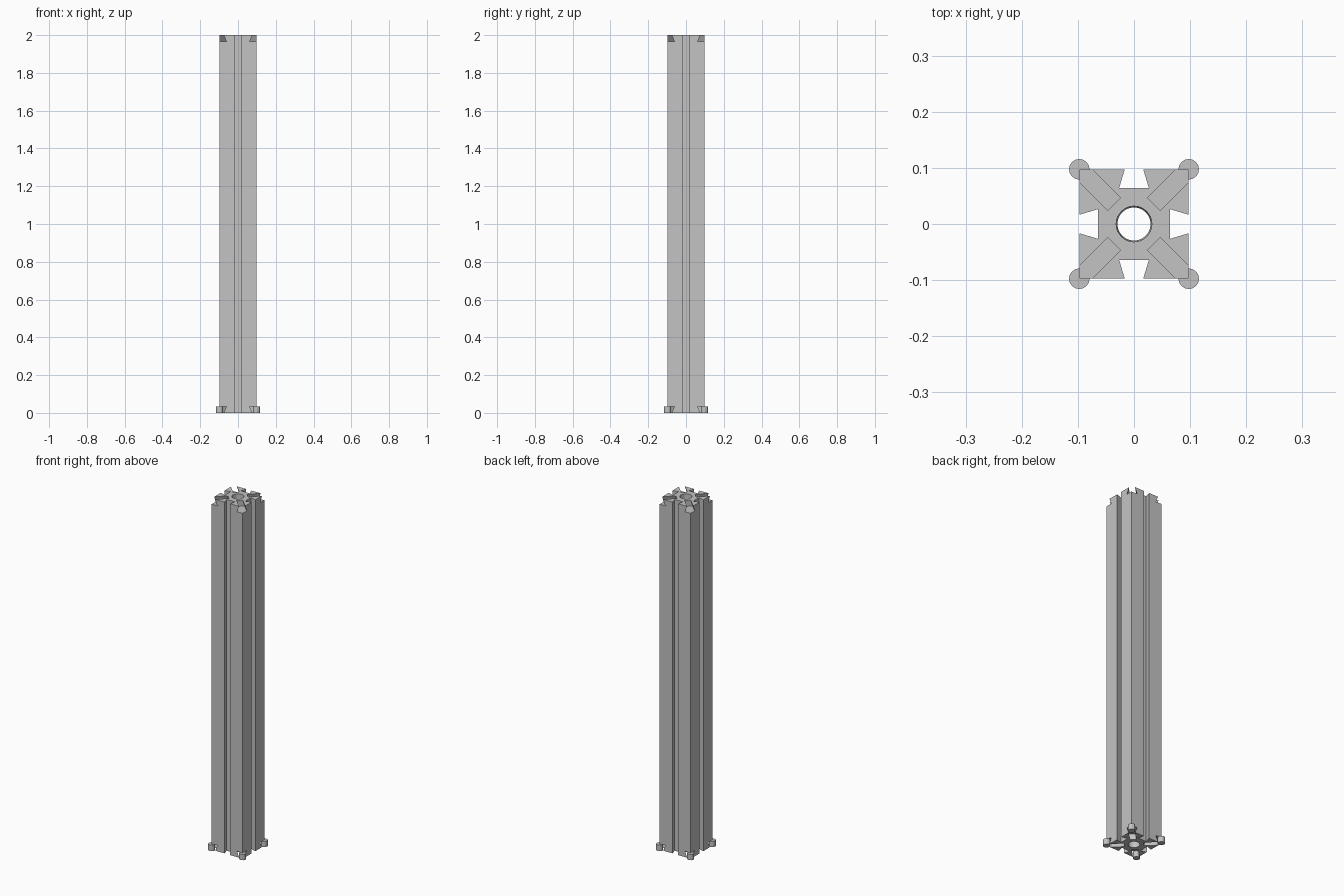
import bpy, bmesh, math
from mathutils import Matrix

if "Cube" in bpy.data.objects:
    bpy.data.objects.remove(bpy.data.objects["Cube"], do_unlink=True)

HEIGHT = 2.0
HALF = 0.0975        # half width of the square section
MOUTH = 0.0165       # half width of a groove at its mouth
ROOT = 0.0265        # half width of a groove at its floor
FLOOR = 0.064        # distance of the groove floor from the axis
NOTCH = 0.0335       # depth of the end notches

grey = bpy.data.materials.new("plain_grey")
grey.use_nodes = True
colour = (0.55, 0.55, 0.55, 1)
grey.diffuse_color = colour
grey.node_tree.nodes["Principled BSDF"].inputs["Base Color"].default_value = colour


def make_object(name, bm):
    bmesh.ops.recalc_face_normals(bm, faces=bm.faces)
    mesh = bpy.data.meshes.new(name)
    bm.to_mesh(mesh)
    bm.free()
    mesh.materials.append(grey)
    obj = bpy.data.objects.new(name, mesh)
    bpy.context.collection.objects.link(obj)
    return obj


def prism(name, outline, offset):
    """Extrude a closed outline of 3D points along an offset."""
    bm = bmesh.new()
    face = bm.faces.new([bm.verts.new(p) for p in outline])
    result = bmesh.ops.extrude_face_region(bm, geom=[face], use_keep_orig=True)
    moved = [v for v in result["geom"] if isinstance(v, bmesh.types.BMVert)]
    bmesh.ops.translate(bm, verts=moved, vec=offset)
    return make_object(name, bm)


def cylinder(name, r_bottom, r_top, depth, sides, centre):
    bm = bmesh.new()
    bmesh.ops.create_cone(bm, cap_ends=True, segments=sides, radius1=r_bottom,
                          radius2=r_top, depth=depth,
                          matrix=Matrix.Translation(centre))
    return make_object(name, bm)


def cut(target, cutter):
    cutter.hide_render = True
    mod = target.modifiers.new("cut", 'BOOLEAN')
    mod.operation = 'DIFFERENCE'
    mod.solver = 'EXACT'
    mod.object = cutter
    bpy.context.view_layer.objects.active = target
    bpy.ops.object.modifier_apply(modifier=mod.name)
    bpy.data.objects.remove(cutter, do_unlink=True)


# Column with a dovetail groove down each side
side = [(-HALF, -HALF), (-MOUTH, -HALF), (-ROOT, -FLOOR), (ROOT, -FLOOR), (MOUTH, -HALF)]
outline = []
for k in range(4):
    c, s = round(math.cos(k * math.pi / 2)), round(math.sin(k * math.pi / 2))
    outline += [(c * x - s * y, s * x + c * y, 0) for x, y in side]
column = prism("column", outline, (0, 0, HEIGHT))

# Round bore through the middle
cut(column, cylinder("bore_cutter", 0.0295, 0.0318, HEIGHT + 0.02, 32, (0, 0, HEIGHT / 2)))

# Undercut diagonal notches at both ends
slope = (0.0255 - 0.0158) / NOTCH
over = 0.01
narrow = 0.0158 - slope * over
for k in range(4):
    turn = Matrix.Rotation(math.pi / 4 + k * math.pi / 2, 4, 'Z')
    for end, inward in ((0, 1), (HEIGHT, -1)):
        deep, out = end + inward * NOTCH, end - inward * over
        section = [(0.05, -0.0255, deep), (0.05, 0.0255, deep),
                   (0.05, narrow, out), (0.05, -narrow, out)]
        cutter = prism("notch_cutter", section, (0.15, 0, 0))
        cutter.data.transform(turn)
        cut(column, cutter)

# Corner pins at the foot
for y, fb in ((-HALF, "front"), (HALF, "back")):
    for x, lr in ((-HALF, "right"), (HALF, "left")):
        cylinder(f"{fb}_{lr}_pin", 0.0183, 0.0183, NOTCH, 16, (x, y, NOTCH / 2))
